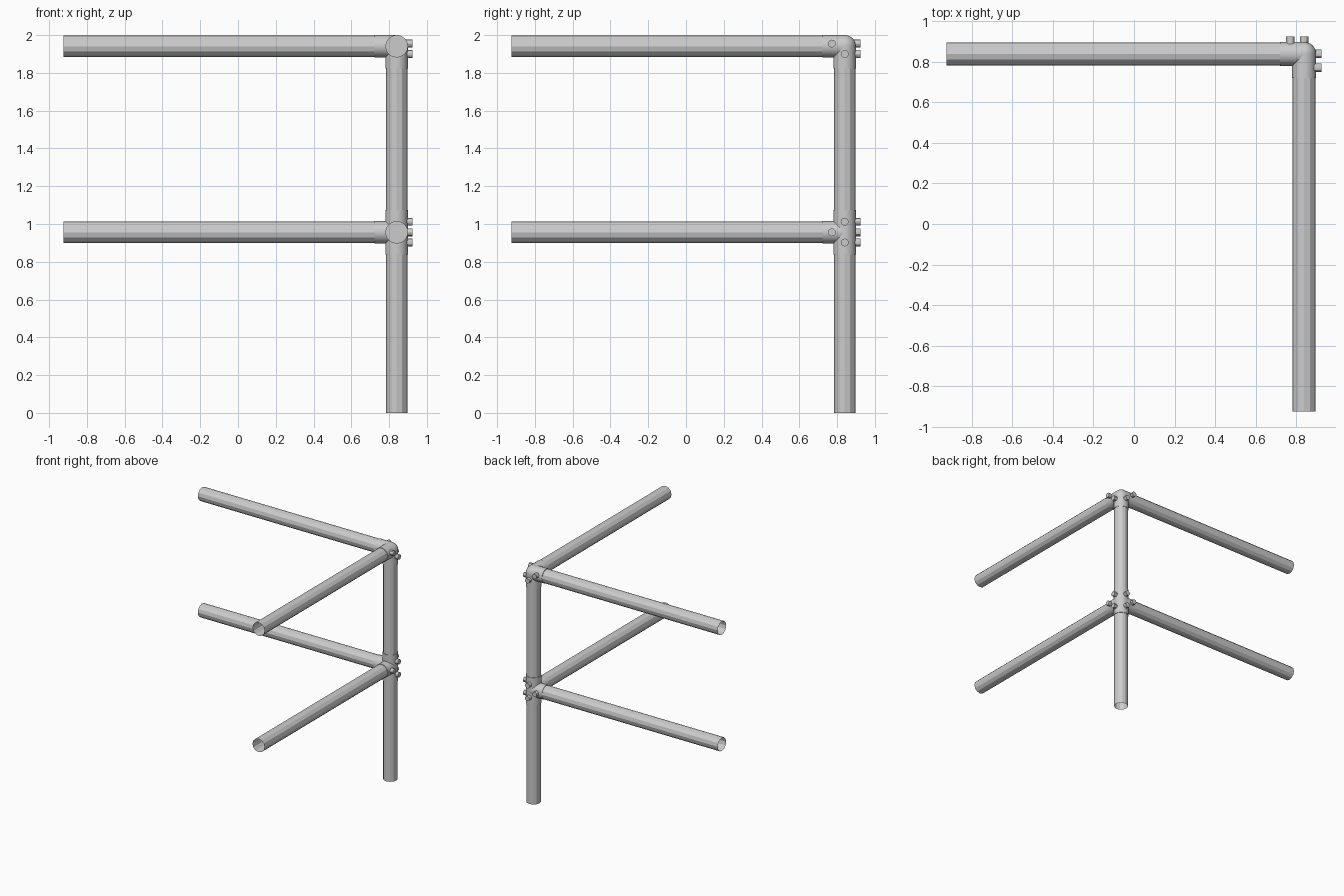
import bpy, bmesh
from mathutils import Vector

cube = bpy.data.objects.get("Cube")
if cube:
    bpy.data.objects.remove(cube, do_unlink=True)

steel = bpy.data.materials.new("galvanised_grey")
steel.use_nodes = True
steel.diffuse_color = (0.6, 0.6, 0.6, 1)
steel.node_tree.nodes["Principled BSDF"].inputs["Base Color"].default_value = (0.6, 0.6, 0.6, 1)

CORNER = 0.84          # x and y of the upright
TOP, MID = 1.941, 0.956
FAR = -0.925           # free end of the rails
PIPE_R, SLEEVE_R, SLEEVE_L = 0.0565, 0.0595, 0.118


def add_tube(bm, start, end, radius, sides, capped):
    """Cylinder between two points, with a flat side facing each axis."""
    start, end = Vector(start), Vector(end)
    axis = end - start
    made = bmesh.ops.create_cone(bm, cap_ends=capped, segments=sides,
                                 radius1=radius, radius2=radius, depth=axis.length)
    turn = axis.to_track_quat('Z', 'Y')
    for v in made["verts"]:
        v.co = turn @ v.co + (start + end) / 2


def finish(name, bm, smooth=False):
    mesh = bpy.data.meshes.new(name)
    bm.to_mesh(mesh)
    bm.free()
    mesh.materials.append(steel)
    obj = bpy.data.objects.new(name, mesh)
    bpy.context.collection.objects.link(obj)
    if smooth:
        bpy.ops.object.select_all(action='DESELECT')
        obj.select_set(True)
        bpy.context.view_layer.objects.active = obj
        bpy.ops.object.shade_smooth_by_angle()
    return obj


def pipe(name, start, end):
    bm = bmesh.new()
    add_tube(bm, start, end, PIPE_R, 12, False)
    finish(name, bm)


def fitting(name, z, through):
    """Three-way corner, or a through joint on the upright."""
    bm = bmesh.new()
    c = Vector((CORNER, CORNER, z))
    for d in ((-1, 0, 0), (0, -1, 0)):
        add_tube(bm, c, c + Vector(d) * SLEEVE_L, SLEEVE_R, 24, True)
    top = SLEEVE_L if through else 0
    add_tube(bm, c - Vector((0, 0, SLEEVE_L)), c + Vector((0, 0, top)), SLEEVE_R, 24, True)
    if not through:
        ball = bmesh.ops.create_uvsphere(bm, u_segments=24, v_segments=12, radius=SLEEVE_R)
        bmesh.ops.translate(bm, verts=ball["verts"], vec=c)
    finish(name, bm, smooth=True)


def bolts(name, spots):
    """Set screws on the two outer faces; each spot is (distance along rail, z)."""
    bm = bmesh.new()
    for along, z in spots:
        add_tube(bm, (0.875, along, z), (0.925, along, z), 0.021, 12, True)
        add_tube(bm, (along, 0.875, z), (along, 0.925, z), 0.021, 12, True)
    finish(name, bm, smooth=True)


# Upright and the two pairs of rails
pipe("upright_pipe", (CORNER, CORNER, 0), (CORNER, CORNER, TOP))
for level, z in (("top", TOP), ("middle", MID)):
    pipe(level + "_back_rail", (FAR, CORNER, z), (CORNER - 0.02, CORNER, z))
    pipe(level + "_side_rail", (CORNER, FAR, z), (CORNER, CORNER - 0.02, z))

# Joints and their screws
fitting("top_corner_fitting", TOP, False)
fitting("middle_through_fitting", MID, True)
bolts("top_set_screws", [(0.772, 1.955), (CORNER, 1.90)])
bolts("middle_set_screws", [(0.772, MID), (CORNER, MID + 0.056), (CORNER, MID - 0.054)])
